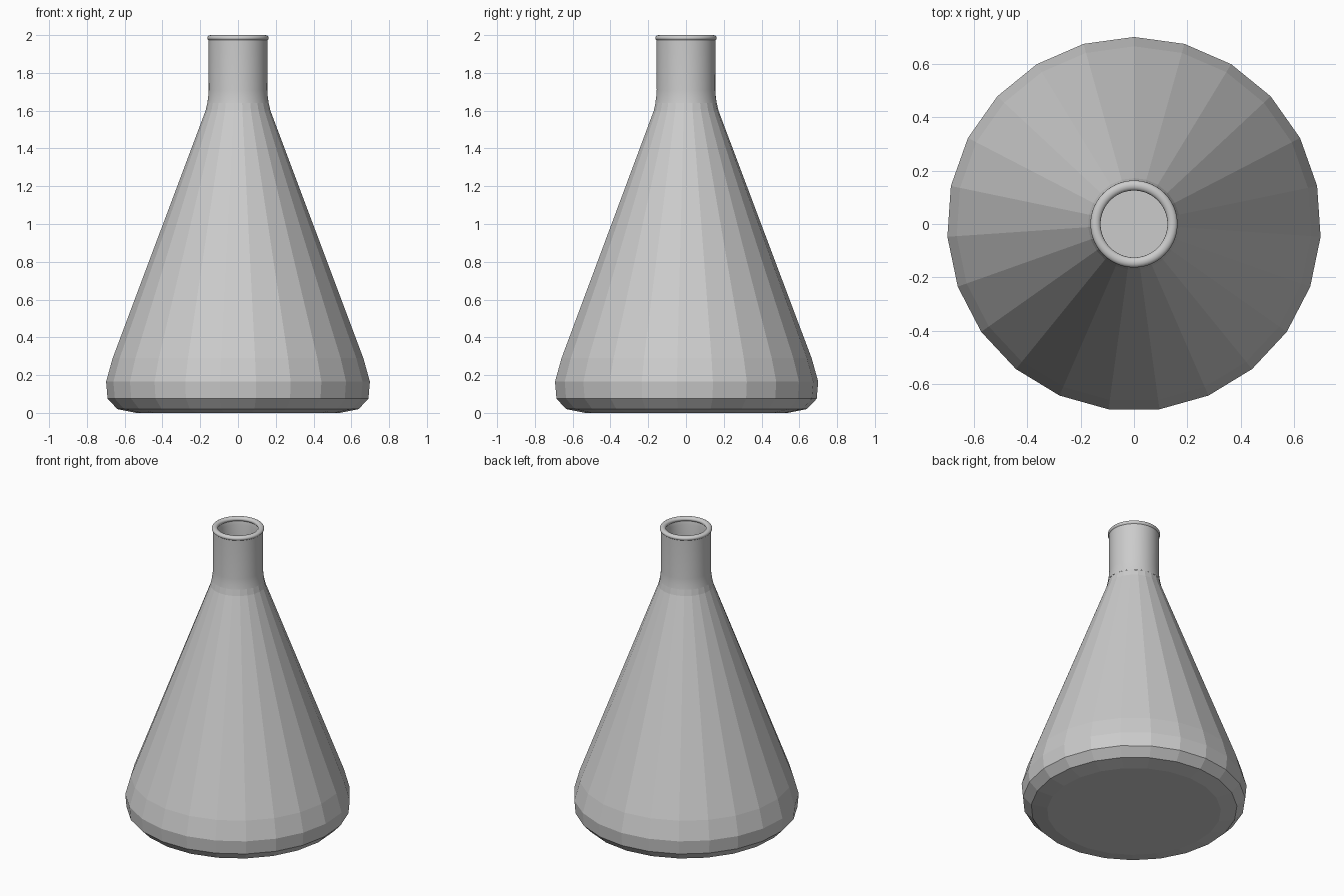
import bpy, bmesh
from math import sin, cos, pi, radians

if "Cube" in bpy.data.objects:
    bpy.data.objects.remove(bpy.data.objects["Cube"])


def lathe(name, profile, sides, cap_start=False, cap_end=False, smooth=False):
    """Revolve an (r, z) profile around z, with one vertex on +y."""
    bm = bmesh.new()
    rings = []
    for r, z in profile:
        angles = [pi / 2 + 2 * pi * i / sides for i in range(sides)]
        rings.append([bm.verts.new((r * cos(a), r * sin(a), z)) for a in angles])
    for a, b in zip(rings, rings[1:]):
        for i in range(sides):
            j = (i + 1) % sides
            bm.faces.new((a[i], a[j], b[j], b[i]))
    if cap_start:
        bm.faces.new(rings[0][::-1])
    if cap_end:
        bm.faces.new(rings[-1])
    mesh = bpy.data.meshes.new(name)
    bm.to_mesh(mesh)
    bm.free()
    ob = bpy.data.objects.new(name, mesh)
    bpy.context.collection.objects.link(ob)
    if smooth:
        bpy.context.view_layer.objects.active = ob
        ob.select_set(True)
        bpy.ops.object.shade_smooth_by_angle(angle=radians(40))
        ob.select_set(False)
    return ob


SIDES = 23

# Faceted conical outer wall with chamfered base
lathe("flask_body", [(0.54, 0.0), (0.64, 0.02), (0.692, 0.075), (0.70, 0.165),
                     (0.665, 0.29), (0.172, 1.60), (0.163, 1.64)],
      SIDES, cap_start=True)

# Smooth neck: outer wall, rolled lip, inner wall
lip = [(0.144 + 0.019 * cos(a), 1.985 + 0.015 * sin(a))
       for a in [radians(-50 + 280 * k / 12) for k in range(13)]]
lathe("flask_neck", [(0.163, 1.64), (0.158, 1.67), (0.155, 1.71)] + lip +
      [(0.128, 1.95), (0.128, 1.70), (0.138, 1.63)], SIDES * 3, smooth=True)

# Inner wall and floor of the hollow
lathe("flask_inside", [(0.138, 1.63), (0.63, 0.29), (0.668, 0.165),
                       (0.66, 0.09), (0.62, 0.05), (0.54, 0.03)],
      SIDES, cap_end=True)
